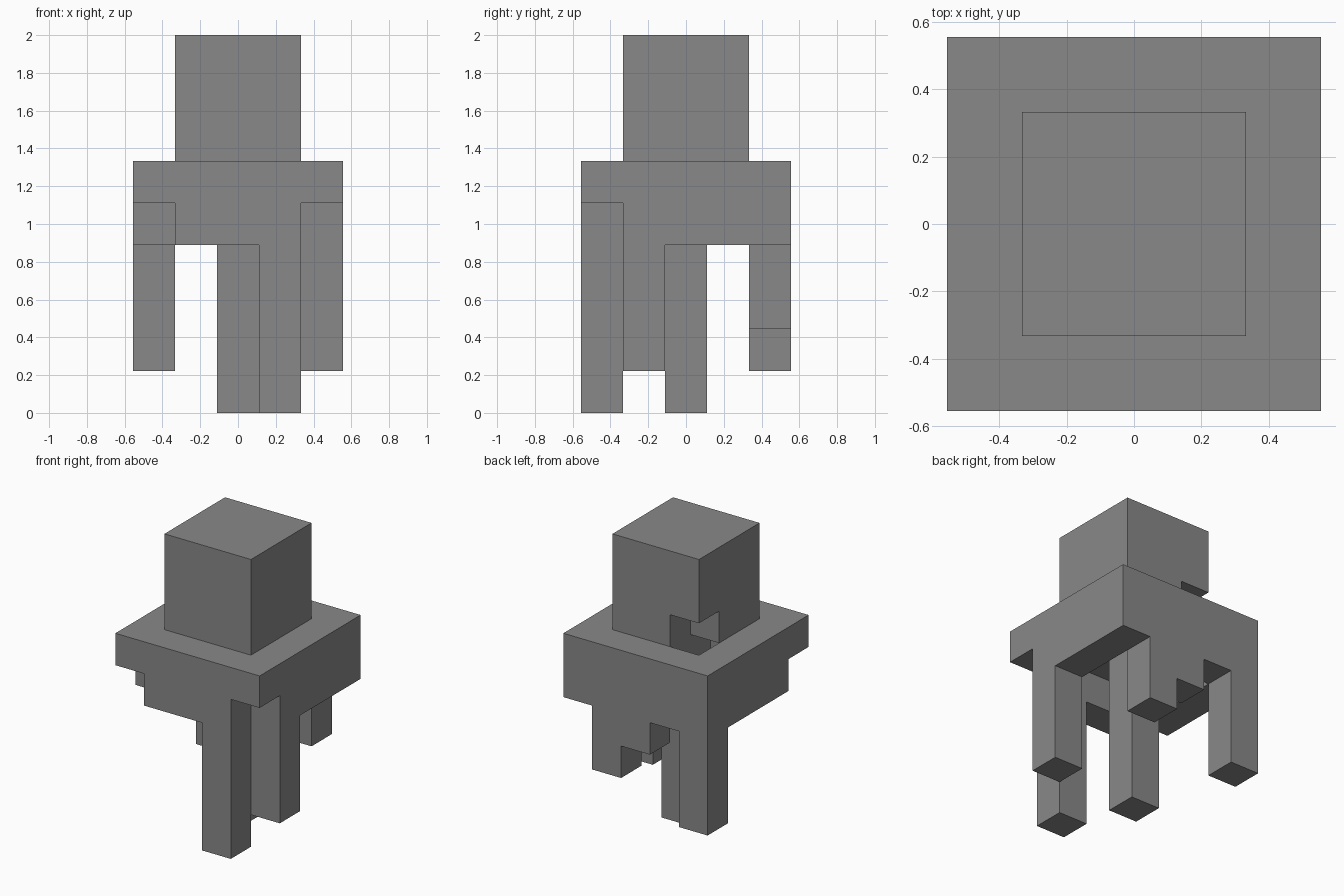
import bpy
import bmesh
from itertools import product
from mathutils import Vector

UNIT = 2 / 9                      # edge of one block
ORIGIN = Vector((-2.5, -2.5, 0))  # grid corner, in blocks

if "Cube" in bpy.data.objects:
    bpy.data.objects.remove(bpy.data.objects["Cube"], do_unlink=True)

grey = bpy.data.materials.new("plain_grey")
grey.use_nodes = True
colour = (0.25, 0.25, 0.25, 1)
grey.diffuse_color = colour
grey.node_tree.nodes["Principled BSDF"].inputs["Base Color"].default_value = colour


def block(x, y, z):
    """Set of grid cells filling inclusive (first, last) ranges."""
    return set(product(*(range(a, b + 1) for a, b in (x, y, z))))


def leg(x, y, bottom, top=3):
    return block((x, x), (y, y), (bottom, top))


parts = {
    # cube head with one lower back corner missing
    "head": block((1, 3), (1, 3), (6, 8)) - {(1, 3, 6)},
    # wide shoulder slab with a slot under the missing head corner
    "shoulder_slab": block((0, 4), (0, 4), (5, 5)) - block((1, 1), (2, 3), (5, 5)),
    # hollow skirt without its front corners
    "skirt": block((0, 4), (0, 4), (4, 4)) - block((1, 3), (1, 3), (4, 4))
             - {(0, 0, 4), (4, 0, 4)},
    # supports of different lengths
    "centre_leg": leg(2, 2, 0, 4),
    "front_leg": leg(3, 0, 0),
    "left_leg": leg(4, 1, 1),
    "back_right_leg": leg(0, 4, 1),
    "back_short_leg": leg(3, 4, 2),
    "back_stub": leg(2, 4, 3),
}
solid = set().union(*parts.values())


def build(name, cells):
    """Mesh the outer faces of a part, leaving out those against other blocks."""
    bm = bmesh.new()
    for cell in sorted(cells):
        for axis, side in product(range(3), (0, 1)):
            neighbour = list(cell)
            neighbour[axis] += 2 * side - 1
            if tuple(neighbour) in solid:
                continue
            u, v = Vector(), Vector()
            u[(axis + 1) % 3] = v[(axis + 2) % 3] = 1
            base = Vector(cell) + ORIGIN
            base[axis] += side
            loop = [base, base + u, base + u + v, base + v]
            if not side:
                loop.reverse()
            bm.faces.new([bm.verts.new(p * UNIT) for p in loop])
    bmesh.ops.remove_doubles(bm, verts=bm.verts, dist=UNIT / 100)
    bmesh.ops.dissolve_limit(bm, angle_limit=0.01, verts=bm.verts, edges=bm.edges)
    mesh = bpy.data.meshes.new(name)
    bm.to_mesh(mesh)
    bm.free()
    mesh.materials.append(grey)
    bpy.context.collection.objects.link(bpy.data.objects.new(name, mesh))


for name, cells in parts.items():
    build(name, cells)
